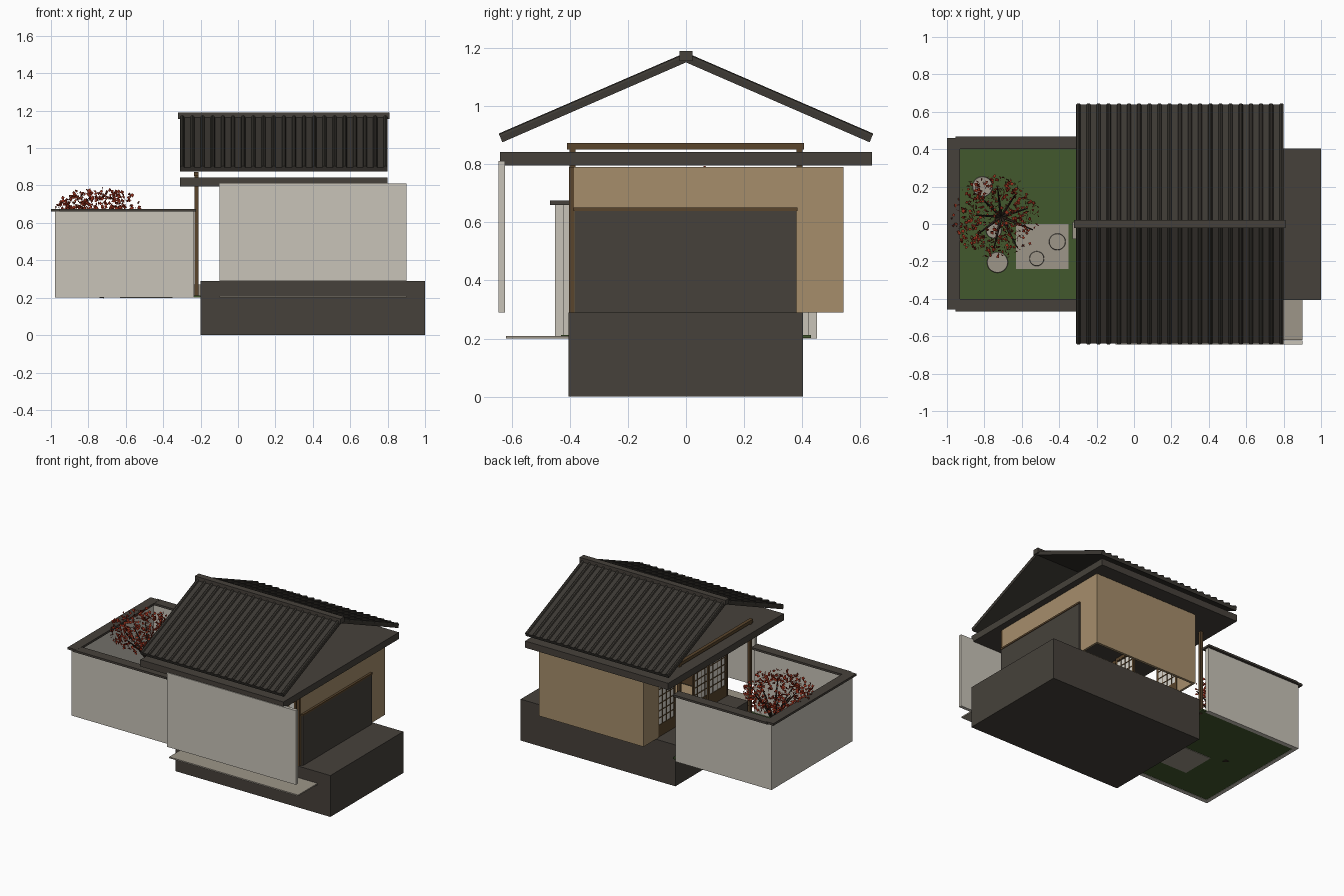
import bpy, bmesh, math, random
from mathutils import Vector, Euler

random.seed(4)
if "Cube" in bpy.data.objects:
    bpy.data.objects.remove(bpy.data.objects["Cube"], do_unlink=True)


def material(name, r, g, b):
    m = bpy.data.materials.new(name)
    m.use_nodes = True
    m.diffuse_color = (r, g, b, 1)
    m.node_tree.nodes["Principled BSDF"].inputs["Base Color"].default_value = (r, g, b, 1)
    return m


SLATE = material("dark slate", .061, .053, .043)
TILE = material("roof tile", .045, .040, .033)
PLASTER = material("pale plaster", .58, .55, .48)
TAN = material("tan wall", .38, .27, .148)
WOOD = material("brown wood", .10, .058, .025)
PAPER = material("paper white", .70, .68, .62)
GRASS = material("moss green", .055, .098, .027)
STONE = material("light stone", .34, .305, .25)
BARK = material("dark bark", .03, .02, .014)
LEAF = material("red leaf", .30, .030, .012)


def finish(name, bm, mat):
    bmesh.ops.recalc_face_normals(bm, faces=bm.faces)
    mesh = bpy.data.meshes.new(name)
    bm.to_mesh(mesh)
    bm.free()
    mesh.materials.append(mat)
    ob = bpy.data.objects.new(name, mesh)
    bpy.context.collection.objects.link(ob)
    return ob


def add_box(bm, x, y, z):
    vs = bmesh.ops.create_cube(bm, size=1)["verts"]
    for v in vs:
        v.co = Vector([(a + b) / 2 + c * (b - a) for (a, b), c in zip((x, y, z), v.co)])


def box(name, mat, *spans):
    bm = bmesh.new()
    add_box(bm, *spans)
    return finish(name, bm, mat)


def disc(name, mat, x, y, r, z0, z1):
    bm = bmesh.new()
    bmesh.ops.create_cone(bm, cap_ends=True, segments=20, radius1=r, radius2=r * .95, depth=z1 - z0)
    bmesh.ops.translate(bm, verts=bm.verts, vec=(x, y, (z0 + z1) / 2))
    return finish(name, bm, mat)


def tube(name, mat, points, radii):
    cu = bpy.data.curves.new(name, "CURVE")
    cu.dimensions = "3D"
    cu.bevel_depth = 1
    cu.bevel_resolution = 0
    cu.use_fill_caps = True
    sp = cu.splines.new("POLY")
    sp.points.add(len(points) - 1)
    for p, co, r in zip(sp.points, points, radii):
        p.co = (*co, 1)
        p.radius = r
    cu.materials.append(mat)
    ob = bpy.data.objects.new(name, cu)
    bpy.context.collection.objects.link(ob)


# Foundation, front screen wall and its ledge
box("foundation", SLATE, (-.2, 1), (-.405, .403), (0, .29))
box("front_screen_wall", PLASTER, (-.1, .9), (-.645, -.623), (.29, .81))
box("front_ledge", STONE, (-.1, .9), (-.62, -.4), (.2, .209))

# House walls
box("back_wall", TAN, (-.05, .76), (.525, .542), (.29, .79))
box("side_wall", TAN, (.745, .76), (-.385, .542), (.29, .79))
box("end_wall", TAN, (-.05, -.035), (.375, .542), (.29, .79))
box("interior_floor", TAN, (-.03, .74), (-.37, .4), (.29, .295))
box("side_panel", SLATE, (.76, .772), (-.383, .38), (.29, .64))
box("side_panel_trim", WOOD, (.758, .776), (-.387, .383), (.638, .65))


# Paper screens with a wooden lattice, along x or y
def screen(name, along, a, b, at):
    def spans(u0, u1, d):
        return ((at - d, at + d), (u0, u1)) if along == "y" else ((u0, u1), (at - d, at + d))
    box(name + "_paper", PAPER, *spans(a, b, .003), (.36, .76))
    bm = bmesh.new()
    cols = max(2, round((b - a) / .045))
    for i in range(cols + 1):
        u, w = a + (b - a) * i / cols, .008 if i in (0, cols) else .003
        add_box(bm, *spans(u - w, u + w, .006), (.29, .79))
    for i in range(9):
        z = .37 + .05 * i
        add_box(bm, *spans(a, b, .006), (z - .003, z + .003))
    add_box(bm, *spans(a, b, .006), (.29, .37))
    add_box(bm, *spans(a, b, .007), (.77, .79))
    finish(name + "_lattice", bm, WOOD)


screen("rear_screen", "y", .19, .37, -.04)
screen("middle_screen", "y", -.2, -.04, -.03)
screen("near_screen", "y", -.375, -.19, -.04)
for i in range(4):
    screen("front_screen_%d" % i, "x", -.04 + .19 * i, .15 + .19 * i, -.39)

# Veranda posts and beam
for side, y in (("front", -.39), ("back", .39)):
    box(side + "_veranda_post", WOOD, (-.232, -.212), (y - .01, y + .01), (.2, .86))
box("house_corner_post", WOOD, (.735, .757), (-.402, -.383), (.29, .79))
box("veranda_beam", WOOD, (-.234, -.21), (-.41, .406), (.85, .872))
box("step_stone", STONE, (-.33, -.2), (-.08, .01), (.2, .27))

# Roof: ceiling slab, two pitched sheets with ribs, ridge
box("ceiling_slab", SLATE, (-.31, .8), (-.64, .64), (.795, .842))
top, eave = Vector((0, 1.172)), Vector((.64, .895))
for side, s in (("front", -1), ("back", 1)):
    bm = bmesh.new()
    profile = [(0, top.y), (s * eave.x, eave.y), (s * (eave.x - .008), eave.y - .02), (0, top.y - .022)]
    face = bm.faces.new([bm.verts.new((-.31, y, z)) for y, z in profile])
    ext = bmesh.ops.extrude_face_region(bm, geom=[face])["geom"]
    bmesh.ops.translate(bm, verts=[e for e in ext if isinstance(e, bmesh.types.BMVert)], vec=(1.11, 0, 0))
    finish(side + "_roof", bm, TILE)
    bm = bmesh.new()
    slope = math.atan2(top.y - eave.y, eave.x)
    for i in range(21):
        geo = bmesh.ops.create_cone(bm, cap_ends=True, segments=8, radius1=.011, radius2=.011,
                                    depth=(top - eave).length)["verts"]
        bmesh.ops.rotate(bm, verts=geo, matrix=Euler((math.pi / 2 - s * slope, 0, 0)).to_matrix())
        bmesh.ops.translate(bm, verts=geo, vec=(-.298 + i * 1.086 / 20, s * eave.x / 2, (top.y + eave.y) / 2))
    finish(side + "_roof_ribs", bm, TILE)
box("roof_ridge", SLATE, (-.32, .81), (-.022, .022), (1.155, 1.19))

# Garden ground and walls with coping
box("garden_ground", GRASS, (-.96, -.2), (-.43, .43), (.202, .212))
for side, s in (("front", -1), ("back", 1)):
    box(side + "_garden_wall", PLASTER, (-.975, -.235), sorted((s * .42, s * .45)), (.2, .662))
    box(side + "_wall_coping", SLATE, (-.955, -.225), sorted((s * .4, s * .468)), (.66, .674))
box("end_garden_wall", PLASTER, (-.978, -.95), (-.45, .45), (.2, .662))
box("end_wall_coping", SLATE, (-1, -.93), (-.458, .46), (.66, .675))

# Patio, stools and stepping stones
box("patio", STONE, (-.63, -.35), (-.24, 0), (.199, .22))
disc("stool_large", STONE, -.41, -.095, .045, .22, .25)
disc("stool_small", STONE, -.52, -.185, .04, .22, .25)
for i, (x, y, r) in enumerate(((-.73, -.205, .057), (-.75, -.035, .042), (-.81, .2, .055))):
    disc("stepping_stone_%d" % i, STONE, x, y, r, .21, .225)

# Tree trunk and branches
fork = Vector((-.71, .04, .45))
tube("tree_trunk", BARK, [(-.73, .03, .2), (-.715, .045, .33), fork], [.02, .015, .012])
for i in range(9):
    a = i * math.tau / 9 + .3
    out = Vector((math.cos(a), math.sin(a), 0))
    reach = random.uniform(.13, .2)
    tube("tree_branch_%d" % i, BARK,
         [fork, fork + out * reach * .5 + Vector((0, 0, .13)), fork + out * reach + Vector((0, 0, .22))],
         [.009, .006, .003])

# Leaves: small folded diamonds scattered through the crown
bm = bmesh.new()
for i in range(620):
    d = Vector((random.gauss(0, 1), random.gauss(0, 1), random.gauss(0, 1))).normalized()
    d *= random.uniform(.3, 1) ** .5
    centre = Vector((-.74 + d.x * .24, .04 + d.y * .23, .665 + d.z * .125))
    rot = Euler([random.uniform(0, math.tau) for _ in range(3)]).to_matrix()
    r = random.uniform(.009, .013)
    a, b, c, e = [bm.verts.new(centre + rot @ Vector(p) * r)
                  for p in ((1, 0, 0), (0, 1, .3), (-1, 0, 0), (0, -1, .3))]
    bm.faces.new((a, b, c))
    bm.faces.new((a, c, e))
finish("tree_leaves", bm, LEAF)
